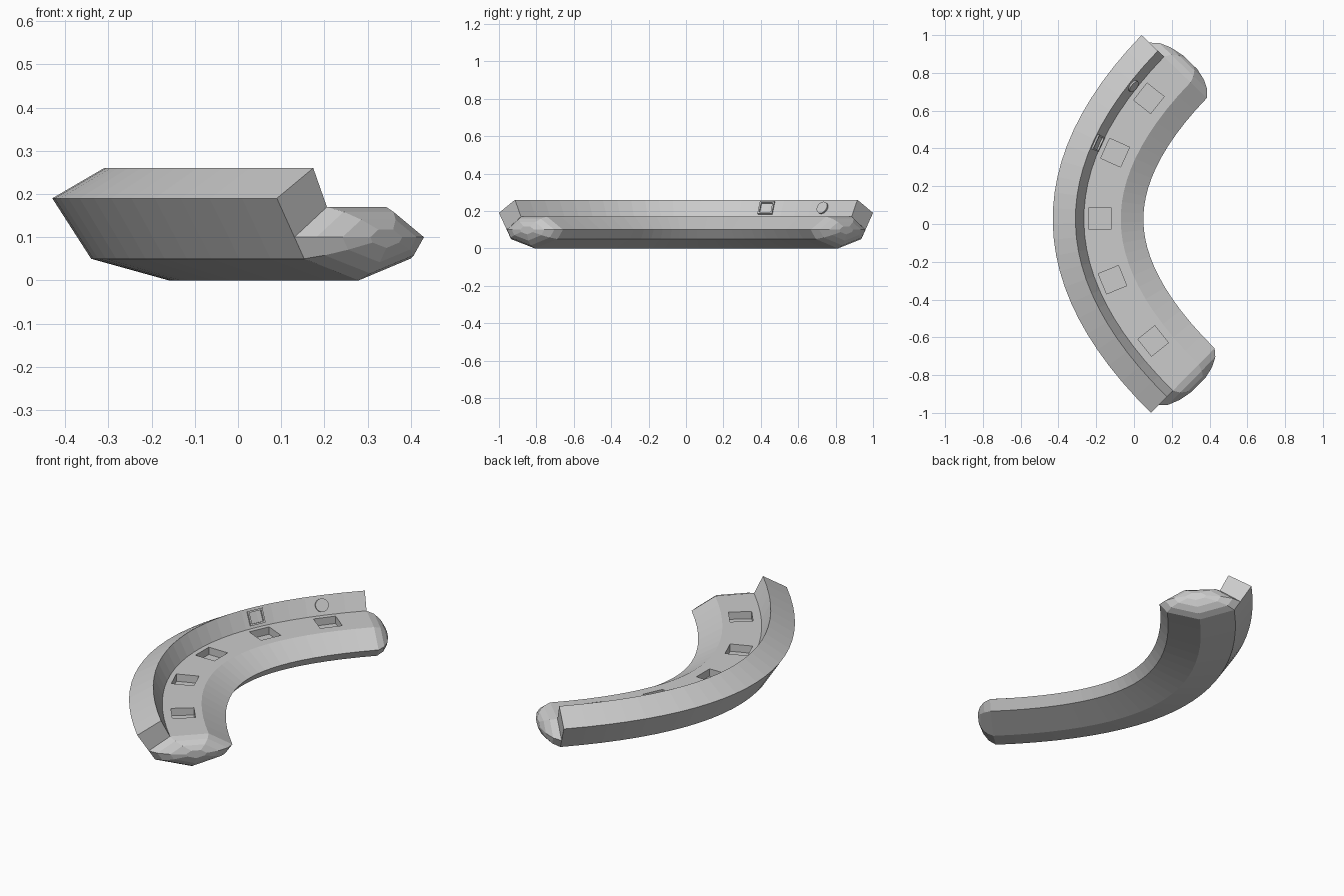
import bpy, bmesh, math
from mathutils import Vector

if "Cube" in bpy.data.objects:
    bpy.data.objects.remove(bpy.data.objects["Cube"])

A, B, C = 0.495, -0.025, -0.43          # plan parabola of the outer edge
UP = Vector((0, 0, 1))
SECTION = [(0, .19), (.12, .26), (.165, .17), (.36, .17),
           (.48, .10), (.44, .05), (.27, 0), (.09, .05)]
SEGMENTS = 24


def frame(y):
    """Point on the outer edge, tangent and inward direction."""
    s = 2 * A * y + B
    return (Vector((A * y * y + B * y + C, y, 0)),
            Vector((s, 1, 0)).normalized(), Vector((1, -s, 0)).normalized())


def at(y, u, z, along=0):
    p, t, n = frame(y)
    return p + n * u + t * along + UP * z


def loft(name, rings, cap_start=True):
    bm = bmesh.new()
    rows = [[bm.verts.new(p) for p in ring] for ring in rings]
    k = len(rows[0])
    for a, b in zip(rows, rows[1:]):
        for i in range(k):
            j = (i + 1) % k
            bm.faces.new((a[i], a[j], b[j], b[i]))
    bm.faces.new(rows[-1])
    if cap_start:
        bm.faces.new(rows[0][::-1])
    bmesh.ops.recalc_face_normals(bm, faces=bm.faces)
    return finish(name, bm)


def finish(name, bm):
    me = bpy.data.meshes.new(name)
    bm.to_mesh(me)
    bm.free()
    ob = bpy.data.objects.new(name, me)
    bpy.context.collection.objects.link(ob)
    return ob


def prism(name, centre, ex, ey, ez, outline, lo, hi):
    return loft(name, [[centre + ex * a + ey * b + ez * h for a, b in outline]
                       for h in (lo, hi)])


def rect(w, h, cx=0, cy=0):
    return [(cx + sx * w / 2, cy + sy * h / 2)
            for sx, sy in ((-1, -1), (1, -1), (1, 1), (-1, 1))]


# Curved bar
bar = loft("curved_bar", [[at(-1 + 2 * i / SEGMENTS, u, z) for u, z in SECTION]
                          for i in range(SEGMENTS + 1)])

# Square pockets in the shelf
for i, (y, u) in enumerate([(.82, .25), (.48, .25), (.03, .25),
                            (-.39, .25), (-.785, .265)]):
    _, t, n = frame(y)
    cutter = prism(f"pocket_cutter_{i}", at(y, u, .17), n, t, UP,
                   rect(.115, .115), -.04, .05)
    cutter.hide_render = True
    mod = bar.modifiers.new("pocket", 'BOOLEAN')
    mod.operation, mod.solver, mod.object = 'DIFFERENCE', 'EXACT', cutter
    bpy.context.view_layer.objects.active = bar
    bpy.ops.object.modifier_apply(modifier=mod.name)
    bpy.data.objects.remove(cutter)

# Bulging end caps, tapering towards a point inside the section
base = [(.058, .10)] + SECTION[2:]
cu, cz = .29, .10
for label, y in (("front", -1), ("back", 1)):
    rings = [[at(y, cu + (u - cu) * s, cz + (z - cz) * s, d * y) for u, z in base]
             for d, s in ((0, 1), (.035, .84), (.06, .58), (.075, .25))]
    loft(f"{label}_end_cap", rings, cap_start=False)


# Raised round and square markers on the sloping rim
def rim_frame(y):
    _, t, n = frame(y)
    return (at(y, .1425, .215), t, (UP * .09 - n * .045).normalized(),
            (n * .09 + UP * .045).normalized())


disc = [(.034 * math.cos(k * math.tau / 20), .034 * math.sin(k * math.tau / 20))
        for k in range(20)]
prism("round_marker", *rim_frame(.82), disc, -.005, .01)
for i, (w, h, x, y) in enumerate([(.085, .009, 0, .033), (.085, .009, 0, -.033),
                                  (.009, .057, .038, 0), (.009, .057, -.038, 0)]):
    prism(f"square_marker_side_{i}", *rim_frame(.49), rect(w, h, x, y), -.005, .01)
